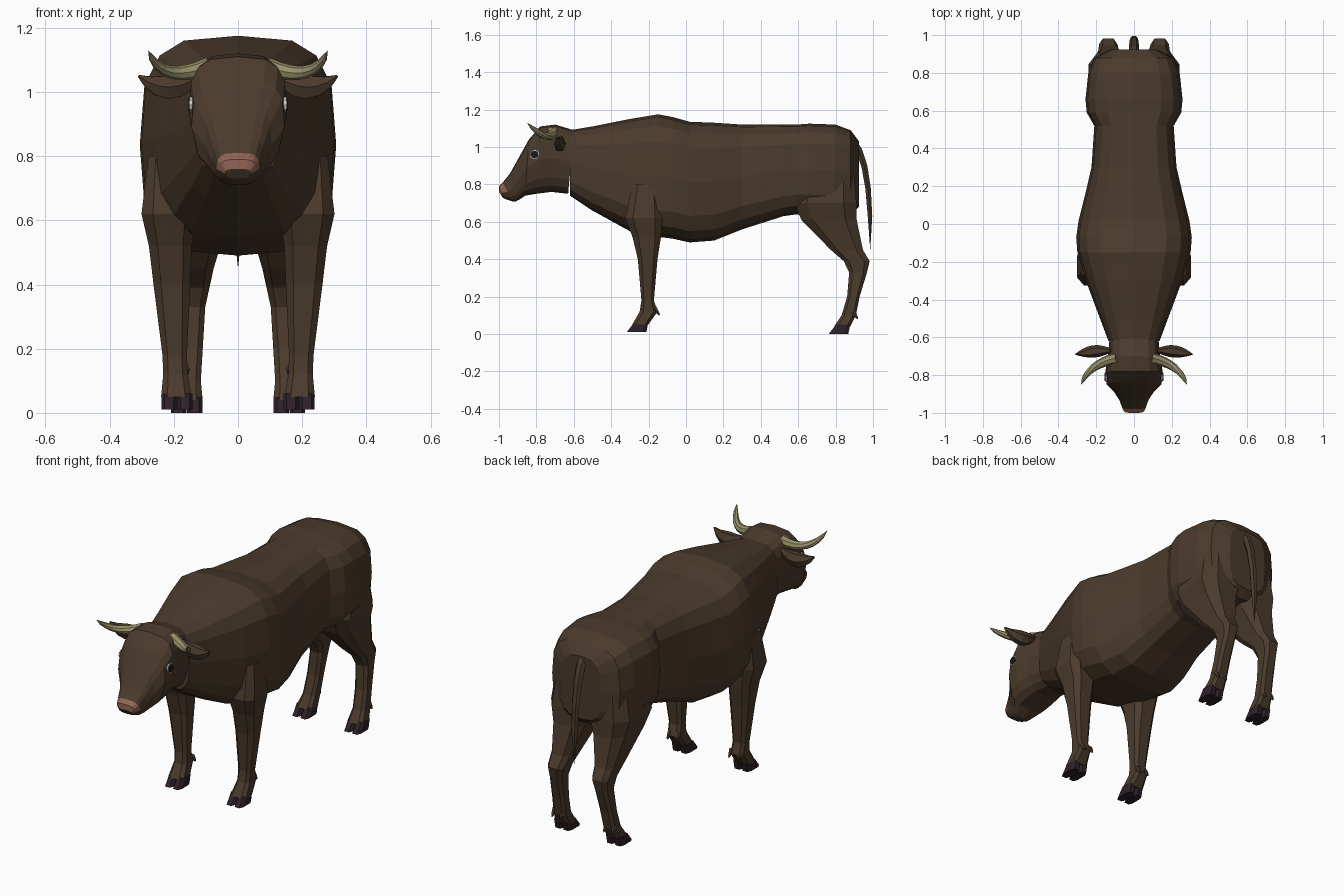
import bpy
import bmesh
from math import cos, sin, pi, tau, copysign
from mathutils import Vector

cube = bpy.data.objects.get("Cube")
if cube:
    bpy.data.objects.remove(cube, do_unlink=True)


def material(name, *rgb):
    mat = bpy.data.materials.new(name)
    mat.use_nodes = True
    mat.diffuse_color = (*rgb, 1)
    shader = mat.node_tree.nodes["Principled BSDF"]
    shader.inputs["Base Color"].default_value = mat.diffuse_color
    return mat


hide = material("brown_hide", .07, .043, .025)
hoof = material("dark_hoof", .026, .015, .022)
ivory = material("horn_ivory", .31, .28, .14)
pink = material("pink_nose", .29, .13, .09)
black = material("eye_black", .01, .01, .01)
white = material("eye_white", .6, .6, .6)


def loft(name, rings, *materials, colour_rule=None):
    """Skin a list of closed point rings, cap both ends and keep it flat shaded."""
    bm = bmesh.new()
    loops = [[bm.verts.new(point) for point in ring] for ring in rings]
    count = len(loops[0])
    for lower, upper in zip(loops, loops[1:]):
        for i in range(count):
            j = (i + 1) % count
            bm.faces.new((lower[i], lower[j], upper[j], upper[i]))
    bm.faces.new(loops[0])
    bm.faces.new(loops[-1])
    bmesh.ops.remove_doubles(bm, verts=bm.verts, dist=.0005)
    bmesh.ops.recalc_face_normals(bm, faces=bm.faces)
    if colour_rule:
        for face in bm.faces:
            face.material_index = colour_rule(face.calc_center_median())
    mesh = bpy.data.meshes.new(name)
    bm.to_mesh(mesh)
    bm.free()
    for mat in materials:
        mesh.materials.append(mat)
    bpy.context.collection.objects.link(bpy.data.objects.new(name, mesh))


def rounded_box(count, offset=0):
    """Points of a squared-off circle, starting at the top."""
    def square_off(value):
        return copysign(abs(value) ** .6, value)
    angles = [tau * (k + offset) / count for k in range(count)]
    return [(square_off(sin(a)), square_off(cos(a))) for a in angles]


def hanging_ring(top_y, top_z, low_y, low_z, half_width, narrowing=0):
    """Cross-section between a top and a low point, optionally narrower below."""
    top, low = Vector((0, top_y, top_z)), Vector((0, low_y, low_z))
    ring = []
    for u, v in rounded_box(16):
        point = low.lerp(top, (v + 1) / 2)
        point.x = u * half_width * (1 + narrowing * min(v, 0))
        ring.append(point)
    return ring


def level_ring(z, front, back, middle_x, half_width):
    """Horizontal cross-section of a leg or hoof."""
    middle_y, half_depth = (front + back) / 2, (back - front) / 2
    return [(middle_x + u * half_width, middle_y + v * half_depth, z)
            for u, v in rounded_box(8, .5)]


def taper(t):
    return (1 - t) ** .5


def blunt(t):
    return (1 - t) ** .25


def leaf(t):
    return sin(pi * (.1 + .87 * t))


def straight(t):
    return 1


def tube(name, mat, start, bend, end, width, depth, shape, axis, side=1, sides=6):
    """Sweep an oval along a bent path, its size following a shape function."""
    start, bend, end = Vector(start), Vector(bend), Vector(end)
    rings = []
    for step in range(sides + 1):
        t = step / sides
        first, second = start.lerp(bend, t), bend.lerp(end, t)
        across = (second - first).cross(Vector(axis)).normalized()
        along = across.cross(second - first).normalized()
        ring = []
        for k in range(sides):
            angle = tau * k / sides
            point = first.lerp(second, t) + shape(t) * (
                along * width * cos(angle) + across * depth * sin(angle))
            point.x *= side
            ring.append(point)
        rings.append(ring)
    loft(name, rings, mat)


# Barrel, neck and rump: y, top, underside, half width
body = [
    (-.62, 1.09, .74, .135),
    (-.5, 1.11, .66, .18),
    (-.3, 1.15, .55, .255),
    (-.15, 1.175, .52, .3),
    (-.07, 1.16, .51, .306),
    (.02, 1.135, .49, .293),
    (.15, 1.13, .5, .26),
    (.3, 1.12, .56, .225),
    (.52, 1.12, .63, .21),
    (.59, 1.12, .64, .25),
    (.66, 1.125, .64, .257),
    (.8, 1.12, .63, .242),
    (.88, 1.09, .64, .21),
    (.925, 1.03, .68, .12),
]
loft("body", [hanging_ring(y, top, y, low, half) for y, top, low, half in body], hide)

# Head: brow line, jaw line, half width; the upper muzzle tip is pink
head = [
    (-.6, 1.09, -.63, .75, .13),
    (-.7, 1.12, -.72, .76, .14),
    (-.78, 1.11, -.8, .75, .153),
    (-.84, 1.04, -.86, .74, .145),
    (-.89, .95, -.89, .72, .105),
    (-.94, .86, -.91, .71, .08),
    (-.98, .81, -.93, .71, .067),
    (-1, .79, -.96, .72, .057),
    (-1, .76, -.98, .73, .04),
]
loft("head", [hanging_ring(*section, narrowing=.18) for section in head], hide, pink,
     colour_rule=lambda centre: int(centre.y < -.965 and centre.z > .755))

tube("tail", hide, (0, .84, 1.06), (0, .995, 1.04), (0, .985, .45), .03, .022, blunt, (1, 0, 0))

# Legs: height, front, back, half width
front_leg = [
    (.8, -.29, -.14, .06),
    (.62, -.33, -.12, .09),
    (.52, -.29, -.13, .07),
    (.4, -.26, -.15, .06),
    (.18, -.24, -.17, .04),
    (.12, -.25, -.15, .04),
    (.05, -.29, -.2, .05),
]
hind_leg = [
    (.9, .62, .9, .11),
    (.7, .57, .92, .13),
    (.61, .61, .92, .1),
    (.45, .77, .95, .06),
    (.39, .84, .985, .05),
    (.33, .87, .97, .04),
    (.2, .86, .93, .04),
    (.1, .83, .91, .04),
    (.04, .79, .88, .05),
]


def leg(name, sections, foot_x, splay, floor, side):
    """Leg leaning by its splay, with two toes and two dewclaws."""
    loft(name, [level_ring(z, front, back, side * (foot_x + splay * z), half)
                for z, front, back, half in sections], hide)
    ankle_z, _, ankle_back, _ = sections[-2]
    z, front, back, half = sections[-1]
    for toe, place in (("outer", 1), ("inner", -1)):
        x = foot_x + place * half / 2
        loft(f"{name}_{toe}_hoof",
             [level_ring(z + .01, front + .01, back, side * x, half / 2),
              level_ring(floor, front - .03, back - .01, side * x, half / 2)], hoof)
        base = Vector((x, ankle_back - .02, ankle_z + .02))
        tip = Vector((x, ankle_back + .01, ankle_z - .02))
        tube(f"{name}_{toe}_dewclaw", hide, base, base.lerp(tip, .5), tip,
             .015, .015, taper, (1, 0, 0), side)


# Paired parts
for label, side in (("left", 1), ("right", -1)):
    leg(f"front_leg_{label}", front_leg, .19, .04, .01, side)
    leg(f"hind_leg_{label}", hind_leg, .16, -.06, 0, side)
    tube(f"horn_{label}", ivory, (.09, -.71, 1.08), (.24, -.74, 1.02), (.28, -.85, 1.13),
         .03, .028, taper, (0, 1, 0), side, sides=8)
    tube(f"ear_{label}", hide, (.12, -.67, 1.05), (.22, -.67, .98), (.31, -.69, 1.05),
         .033, .042, leaf, (0, 1, 0), side)
    # Dark eye standing just proud of a pale rim
    socket = Vector((.12, -.81, .96))
    for part, mat, radius, reach in (("eye_rim", white, .025, .031), ("eye", black, .021, .035)):
        surface = socket + Vector((reach, 0, 0))
        tube(f"{part}_{label}", mat, socket, socket.lerp(surface, .5), surface,
             radius, radius, straight, (0, 1, 0), side, sides=10)
